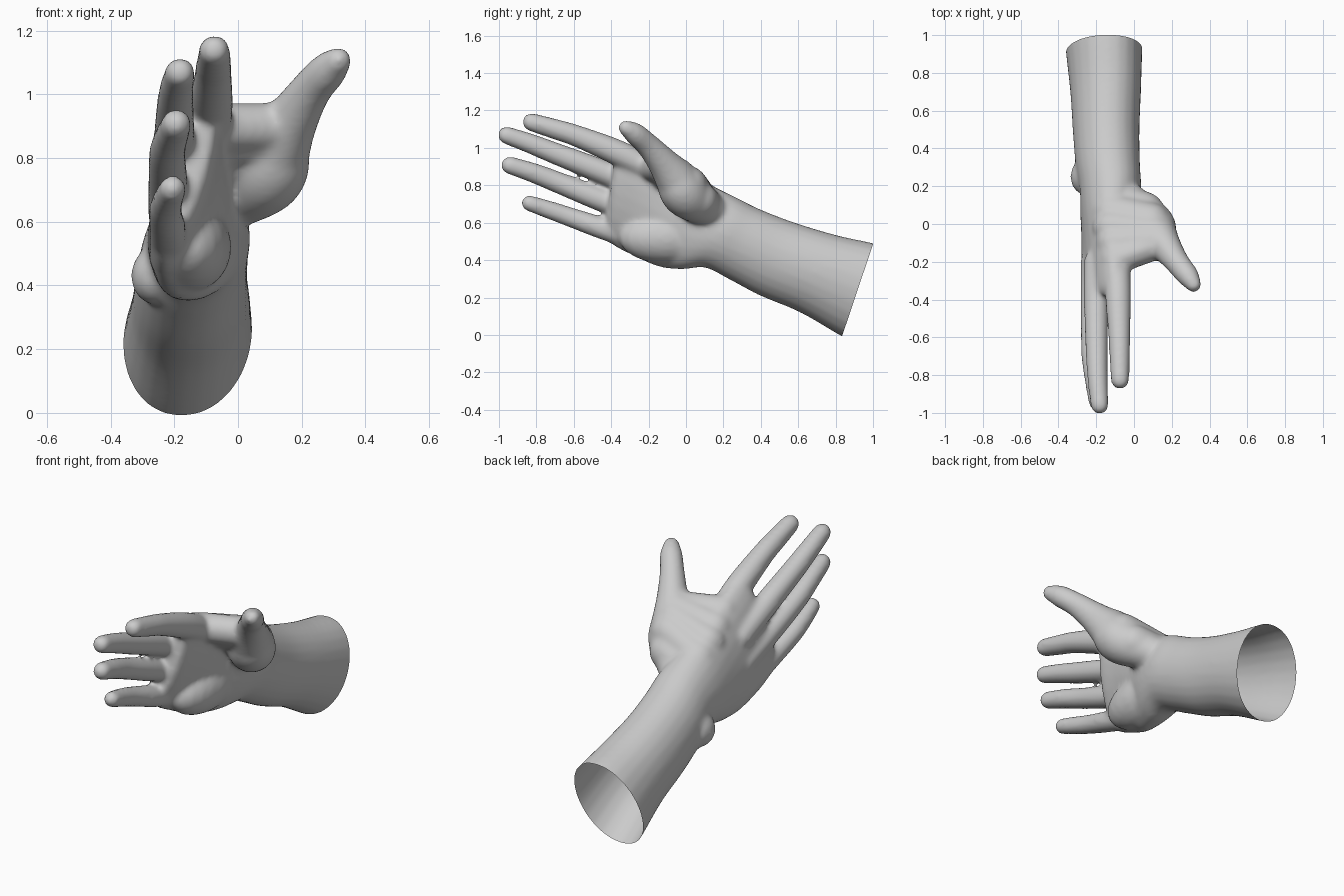
import bpy, bmesh, math
from mathutils import Vector

if "Cube" in bpy.data.objects:
    bpy.data.objects.remove(bpy.data.objects["Cube"])

bm = bmesh.new()
SIDES = 24
REF = Vector((0, 0.4, 0.92))


def spline(pts, steps):
    """Smooth curve through tuples of any length."""
    out = []
    for i in range(len(pts) - 1):
        p0, p1 = pts[max(i - 1, 0)], pts[i]
        p2, p3 = pts[i + 1], pts[min(i + 2, len(pts) - 1)]
        for k in range(steps):
            t = k / steps
            out.append([0.5 * (2 * b + (c - a) * t + (2 * a - 5 * b + 4 * c - d) * t * t
                               + (3 * b - a - 3 * c + d) * t ** 3)
                        for a, b, c, d in zip(p0, p1, p2, p3)])
    out.append(list(pts[-1]))
    return out


def loft(rings):
    """Closed skin over a list of rings."""
    rows = [[bm.verts.new(p) for p in ring] for ring in rings]
    for a, b in zip(rows, rows[1:]):
        for i in range(SIDES):
            j = (i + 1) % SIDES
            bm.faces.new((a[i], a[j], b[j], b[i]))
    bm.faces.new(rows[0][::-1])
    bm.faces.new(rows[-1])


def tube(pts, grow=0.0):
    """Round-ended tube through (x, y, z, radius) points."""
    path = spline(pts, 6)
    pos = [Vector(p[:3]) for p in path]
    rad = [p[3] + grow for p in path]
    n = len(path)
    spots = []
    for i in range(n):
        t = (pos[min(i + 1, n - 1)] - pos[max(i - 1, 0)]).normalized()
        spots.append((pos[i], t, rad[i]))
    angles = [math.radians(a) for a in (20, 40, 60, 75, 86)]
    p, t, r = spots[0]
    head = [(p - t * r * math.sin(a), t, r * math.cos(a)) for a in reversed(angles)]
    p, t, r = spots[-1]
    tail = [(p + t * r * math.sin(a), t, r * math.cos(a)) for a in angles]
    rings = []
    for p, t, r in head + spots + tail:
        u = REF.cross(t).normalized()
        v = t.cross(u)
        rings.append([p + r * (u * math.cos(2 * math.pi * i / SIDES)
                               + v * math.sin(2 * math.pi * i / SIDES)) for i in range(SIDES)])
    loft(rings)


def blob(center, size):
    """Soft muscle or bone bump."""
    res = bmesh.ops.create_uvsphere(bm, u_segments=20, v_segments=12, radius=1)
    for v in res["verts"]:
        v.co = Vector([c + s * k for c, s, k in zip(center, size, v.co)])


# Forearm and palm: lower y, z / upper y, z / middle x / half thickness / slant
sections = [
    (0.91, -0.04, 1.07, 0.465, -0.158, 0.205, 0.02),
    (0.835, -0.01, 1.005, 0.49, -0.158, 0.202, 0.02),
    (0.61, 0.12, 0.80, 0.535, -0.150, 0.187, 0.015),
    (0.395, 0.21, 0.57, 0.605, -0.147, 0.176, 0.01),
    (0.225, 0.30, 0.39, 0.675, -0.138, 0.170, 0.01),
    (0.10, 0.36, 0.27, 0.735, -0.125, 0.162, 0.01),
    (-0.02, 0.35, 0.14, 0.80, -0.135, 0.148, 0.02),
    (-0.15, 0.365, -0.01, 0.885, -0.150, 0.122, 0.04),
    (-0.30, 0.43, -0.17, 0.97, -0.162, 0.100, 0.06),
    (-0.40, 0.485, -0.32, 1.02, -0.165, 0.085, 0.065),
    (-0.44, 0.525, -0.37, 1.00, -0.168, 0.062, 0.065),
]
rings = []
for yb, zb, yt, zt, xm, rx, slant in spline(sections, 5):
    ring = []
    for i in range(SIDES):
        a = 2 * math.pi * i / SIDES
        v, u = math.cos(a), math.sin(a)
        u = math.copysign(abs(u) ** 0.95, u)
        w = (v + 1) / 2
        ring.append((xm + rx * u + slant * v, yb + (yt - yb) * w, zb + (zt - zb) * w))
    rings.append(ring)
loft(rings)

# Fingers, each with slightly thicker joints
fingers = [
    [(-0.09, -0.15, 0.865, 0.060), (-0.085, -0.35, 0.967, 0.064), (-0.078, -0.58, 1.062, 0.053),
     (-0.076, -0.70, 1.100, 0.049), (-0.074, -0.827, 1.138, 0.043)],
    [(-0.20, -0.20, 0.77, 0.060), (-0.20, -0.44, 0.87, 0.059), (-0.197, -0.69, 0.967, 0.053),
     (-0.192, -0.83, 1.022, 0.048), (-0.182, -0.96, 1.068, 0.042)],
    [(-0.22, -0.20, 0.63, 0.058), (-0.22, -0.46, 0.725, 0.057), (-0.222, -0.68, 0.813, 0.052),
     (-0.210, -0.81, 0.864, 0.048), (-0.193, -0.942, 0.907, 0.042)],
    [(-0.22, -0.20, 0.49, 0.055), (-0.22, -0.44, 0.567, 0.053), (-0.228, -0.62, 0.630, 0.047),
     (-0.220, -0.73, 0.668, 0.043), (-0.205, -0.838, 0.704, 0.037)],
]
for f in fingers:
    tube(f, 0.006)

# Thumb with its fleshy base
tube([(-0.02, 0.12, 0.67, 0.095), (0.085, 0.00, 0.75, 0.125), (0.122, -0.06, 0.84, 0.110),
      (0.175, -0.13, 0.93, 0.082), (0.23, -0.205, 1.015, 0.065), (0.285, -0.275, 1.077, 0.059),
      (0.315, -0.32, 1.106, 0.043)])
# Flesh and web filling the hand between thumb and index finger
for x0, y0, z0, x1, y1, z1, r in ((-0.12, 0.13, 0.66, 0.06, 0.07, 0.72, 0.10),
                                  (-0.12, 0.06, 0.73, 0.09, 0.01, 0.80, 0.105),
                                  (-0.12, -0.02, 0.79, 0.11, -0.05, 0.85, 0.10),
                                  (-0.11, -0.10, 0.84, 0.13, -0.09, 0.885, 0.09),
                                  (-0.10, -0.19, 0.895, 0.12, -0.11, 0.895, 0.078)):
    tube([(x0, y0, z0, r), ((x0 + x1) / 2, (y0 + y1) / 2, (z0 + z1) / 2, r), (x1, y1, z1, r)])

# Heel of the palm and wrist bone
blob((-0.15, -0.10, 0.52), (0.13, 0.26, 0.14))
blob((-0.262, 0.25, 0.43), (0.075, 0.095, 0.09))

bmesh.ops.recalc_face_normals(bm, faces=bm.faces[:])
mesh = bpy.data.meshes.new("hand")
bm.to_mesh(mesh)
bm.free()
hand = bpy.data.objects.new("hand_and_forearm", mesh)
bpy.context.collection.objects.link(hand)

# Fuse the parts into one skin
fuse = hand.modifiers.new("fuse", 'REMESH')
fuse.mode = 'VOXEL'
fuse.voxel_size = 0.012
soften = hand.modifiers.new("soften", 'SMOOTH')
soften.factor = 0.5
soften.iterations = 15
bpy.context.view_layer.update()
skin = bpy.data.meshes.new_from_object(hand.evaluated_get(bpy.context.evaluated_depsgraph_get()))
hand.modifiers.clear()

# Cut the forearm open at its slanted end
bm = bmesh.new()
bm.from_mesh(skin)
bmesh.ops.bisect_plane(bm, geom=bm.verts[:] + bm.edges[:] + bm.faces[:], dist=1e-5,
                       plane_co=(0, 0.92, 0.2475), plane_no=(0, 0.948, -0.319), clear_outer=True)
for f in bm.faces:
    f.smooth = True
bm.to_mesh(skin)
bm.free()
hand.data = skin

grey = bpy.data.materials.new("plain_grey")
grey.diffuse_color = (0.6, 0.6, 0.6, 1)
grey.use_nodes = True
grey.node_tree.nodes["Principled BSDF"].inputs["Base Color"].default_value = grey.diffuse_color
skin.materials.clear()
skin.materials.append(grey)
